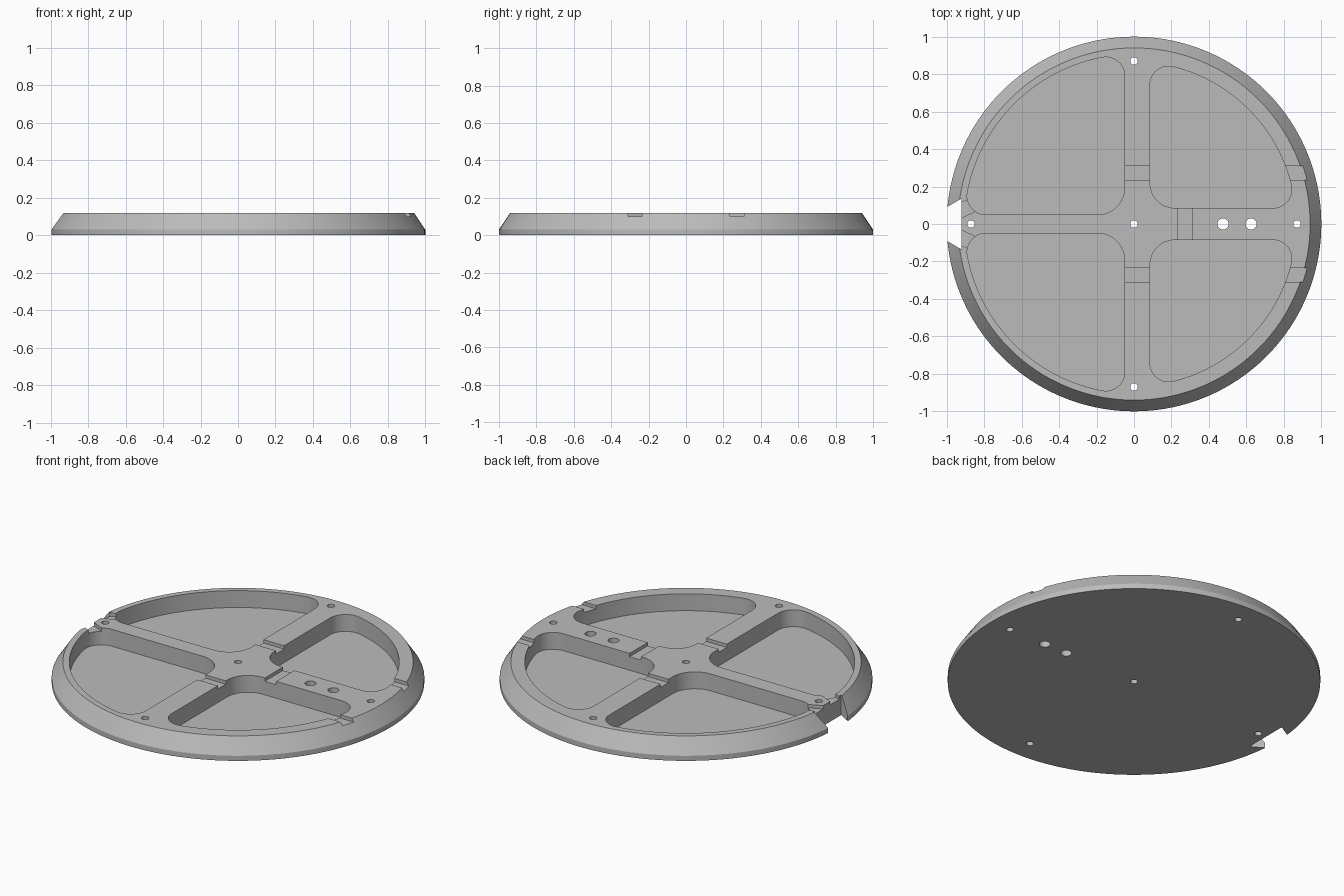
import bpy, bmesh
from math import sin, cos, pi, sqrt, atan2, radians

old = bpy.data.objects.get("Cube")
if old:
    bpy.data.objects.remove(old, do_unlink=True)

TOP = 0.12      # upper face
FLOOR = 0.02    # pocket floor
GROOVE = 0.10   # shallow groove floor
OVER = 0.2      # cutters end above the part
UNDER = -0.1    # through cutters start below the part

grey = bpy.data.materials.new("light grey")
grey.use_nodes = True
colour = (0.5, 0.5, 0.5, 1)
grey.diffuse_color = colour
grey.node_tree.nodes["Principled BSDF"].inputs["Base Color"].default_value = colour


def stack(name, rings):
    """Closed solid through matching rings of 3D points."""
    bm = bmesh.new()
    loops = [[bm.verts.new(p) for p in ring] for ring in rings]
    n = len(loops[0])
    for low, high in zip(loops, loops[1:]):
        for i in range(n):
            j = (i + 1) % n
            bm.faces.new((low[i], low[j], high[j], high[i]))
    bm.faces.new(loops[0][::-1])
    bm.faces.new(loops[-1])
    bmesh.ops.recalc_face_normals(bm, faces=bm.faces)
    mesh = bpy.data.meshes.new(name)
    bm.to_mesh(mesh)
    bm.free()
    mesh.materials.append(grey)
    obj = bpy.data.objects.new(name, mesh)
    bpy.context.collection.objects.link(obj)
    return obj


def arc(cx, cy, r, a0, a1, n):
    angles = [a0 + (a1 - a0) * i / n for i in range(n + 1)]
    return [(cx + r * cos(a), cy + r * sin(a)) for a in angles]


def circle(r, n, cx=0, cy=0):
    return arc(cx, cy, r, 0, 2 * pi, n)[:-1]


def at(points, z):
    return [(x, y, z) for x, y in points]


# Base disk with a short upright edge and a bevelled rim
disk = stack("base_disk", [at(circle(r, 180), z)
                           for r, z in ((1, 0), (1, 0.03), (0.94, TOP))])


def cut(points, bottom):
    cutter = stack("cutter", [at(points, bottom), at(points, OVER)])
    cutter.hide_render = True
    mod = disk.modifiers.new("cut", "BOOLEAN")
    mod.operation = "DIFFERENCE"
    mod.solver = "EXACT"
    mod.object = cutter
    bpy.context.view_layer.objects.active = disk
    bpy.ops.object.modifier_apply(modifier=mod.name)
    bpy.data.objects.remove(cutter, do_unlink=True)


def box(x0, x1, y0, y1):
    return [(x0, y0), (x1, y0), (x1, y1), (x0, y1)]


def pocket(a, b, radius, inner, outer=0.1):
    """Rounded quarter sector with straight walls at x = a and y = b."""
    reach = radius - outer
    px, py = sqrt(reach ** 2 - (b + outer) ** 2), b + outer
    qx, qy = a + outer, sqrt(reach ** 2 - (a + outer) ** 2)
    start, end = atan2(py, px), atan2(qy, qx)
    pts = arc(a + inner, b + inner, inner, pi, 1.5 * pi, 12)
    pts += arc(px, py, outer, -pi / 2, start, 12)
    pts += arc(0, 0, radius, start, end, 40)[1:-1]
    pts += arc(qx, qy, outer, end, pi, 12)
    return pts


for side in (1, -1):
    # Four deep pockets, leaving a cross of spokes
    cut([(x, side * y) for x, y in pocket(0.085, 0.085, 0.865, 0.135)], FLOOR)
    cut([(-x, side * y) for x, y in pocket(0.05, 0.05, 0.905, 0.145)], FLOOR)
    # Shallow grooves across the front and back spokes and the left rim
    lo, hi = sorted((side * 0.235, side * 0.31))
    cut(box(-0.08, 0.12, lo, hi), GROOVE)
    cut(box(0.78, 1.1, lo, hi), GROOVE)

# Groove across the left spoke
cut(box(0.235, 0.31, -0.12, 0.12), GROOVE)

# Slanted grooves between the edge notch and the right pockets
c, s = cos(radians(25)), sin(radians(25))
for side in (1, -1):
    cut([(-0.95 + u * c - v * s, side * (0.06 + u * s + v * c))
         for u, v in box(0, 0.1, -0.037, 0.037)], GROOVE)

# Dovetail notch through the right edge
cut([(-0.922, -0.135), (-0.922, 0.135), (-1.05, 0.06), (-1.05, -0.06)], UNDER)

# Through holes
for x, y in ((0, 0), (0.87, 0), (-0.87, 0), (0, 0.87), (0, -0.87)):
    cut(circle(0.02, 24, x, y), UNDER)
for x in (0.475, 0.625):
    cut(circle(0.03, 32, x, 0), UNDER)

# Smooth curved walls, sharp edges
bpy.ops.object.select_all(action="DESELECT")
disk.select_set(True)
bpy.context.view_layer.objects.active = disk
bpy.ops.object.shade_smooth_by_angle(angle=radians(25))
